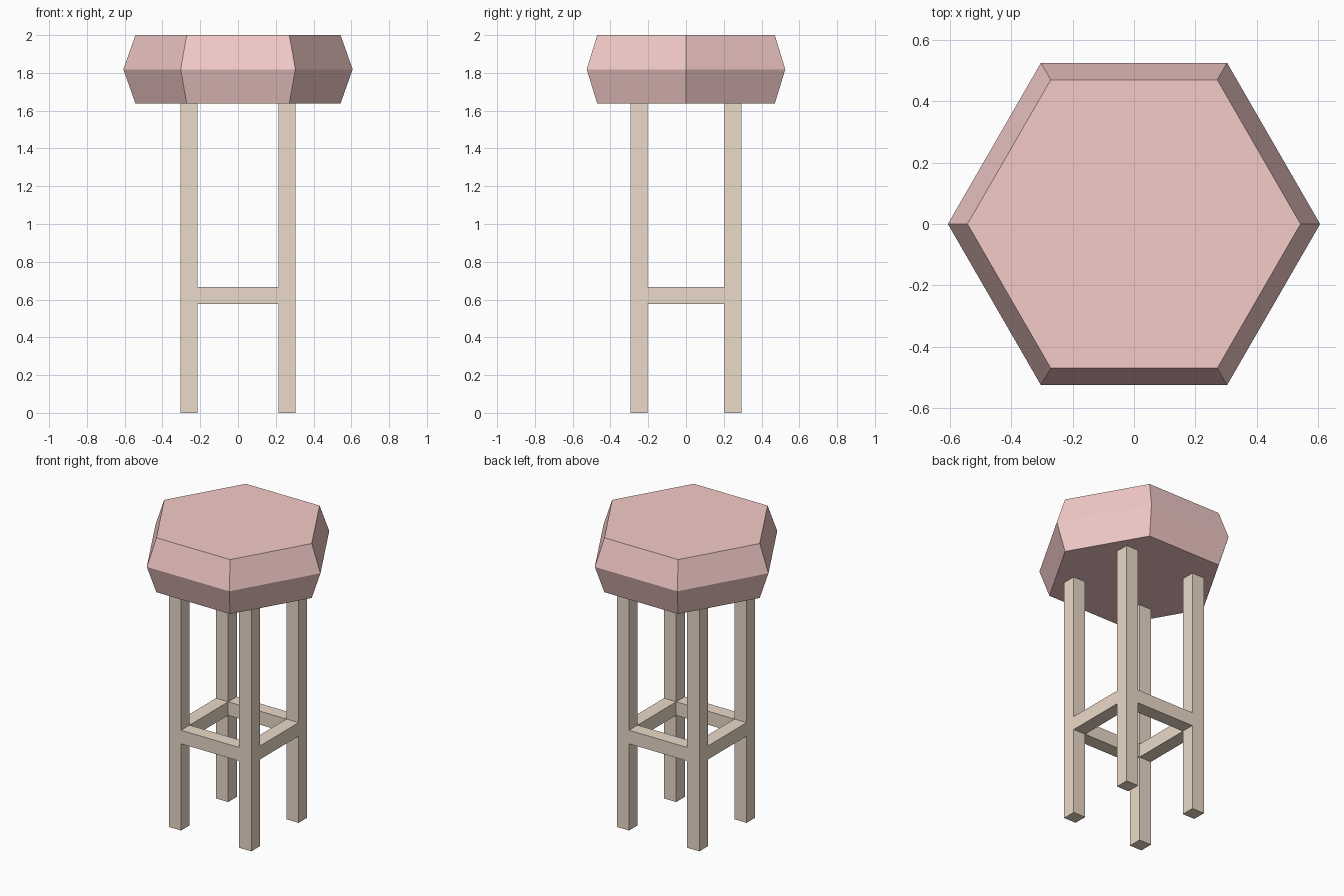
import bpy
import bmesh
import math

if "Cube" in bpy.data.objects:
    bpy.data.objects.remove(bpy.data.objects["Cube"])


def material(name, color):
    m = bpy.data.materials.new(name)
    m.diffuse_color = (*color, 1)
    m.use_nodes = True
    m.node_tree.nodes["Principled BSDF"].inputs["Base Color"].default_value = m.diffuse_color
    return m


def add_object(name, bm, mat):
    bmesh.ops.recalc_face_normals(bm, faces=bm.faces)
    mesh = bpy.data.meshes.new(name)
    bm.to_mesh(mesh)
    bm.free()
    mesh.materials.append(mat)
    obj = bpy.data.objects.new(name, mesh)
    bpy.context.collection.objects.link(obj)
    return obj


def box(name, center, size, mat):
    bm = bmesh.new()
    bmesh.ops.create_cube(bm, size=1)
    bmesh.ops.scale(bm, vec=size, verts=bm.verts)
    bmesh.ops.translate(bm, vec=center, verts=bm.verts)
    return add_object(name, bm, mat)


wood = material("wood", (0.83, 0.70, 0.58))
cushion = material("cushion", (0.90, 0.60, 0.58))

# Hexagonal seat: three stacked rings, widest in the middle
bm = bmesh.new()
rings = []
for r, z in ((0.543, 1.638), (0.607, 1.819), (0.543, 2.0)):
    rings.append([bm.verts.new((r * math.cos(i * math.pi / 3),
                                r * math.sin(i * math.pi / 3), z)) for i in range(6)])
for low, high in zip(rings, rings[1:]):
    for i in range(6):
        j = (i + 1) % 6
        bm.faces.new((low[i], low[j], high[j], high[i]))
bm.faces.new(rings[0])
bm.faces.new(rings[-1])
add_object("seat", bm, cushion)

# Four square legs
W, LX, LY, H = 0.09, 0.259, 0.248, 1.638
for sx, side in ((-1, "left"), (1, "right")):
    for sy, end in ((-1, "front"), (1, "back")):
        box(f"{end}_{side}_leg", (sx * LX, sy * LY, H / 2), (W, W, H), wood)

# Four rails between the legs, flush with their outer faces
RZ, RH = 0.622, 0.09
for s, end, side in ((-1, "front", "left"), (1, "back", "right")):
    box(f"{end}_rail", (0, s * LY, RZ), (2 * LX - W, W, RH), wood)
    box(f"{side}_rail", (s * LX, 0, RZ), (W, 2 * LY - W, RH), wood)
